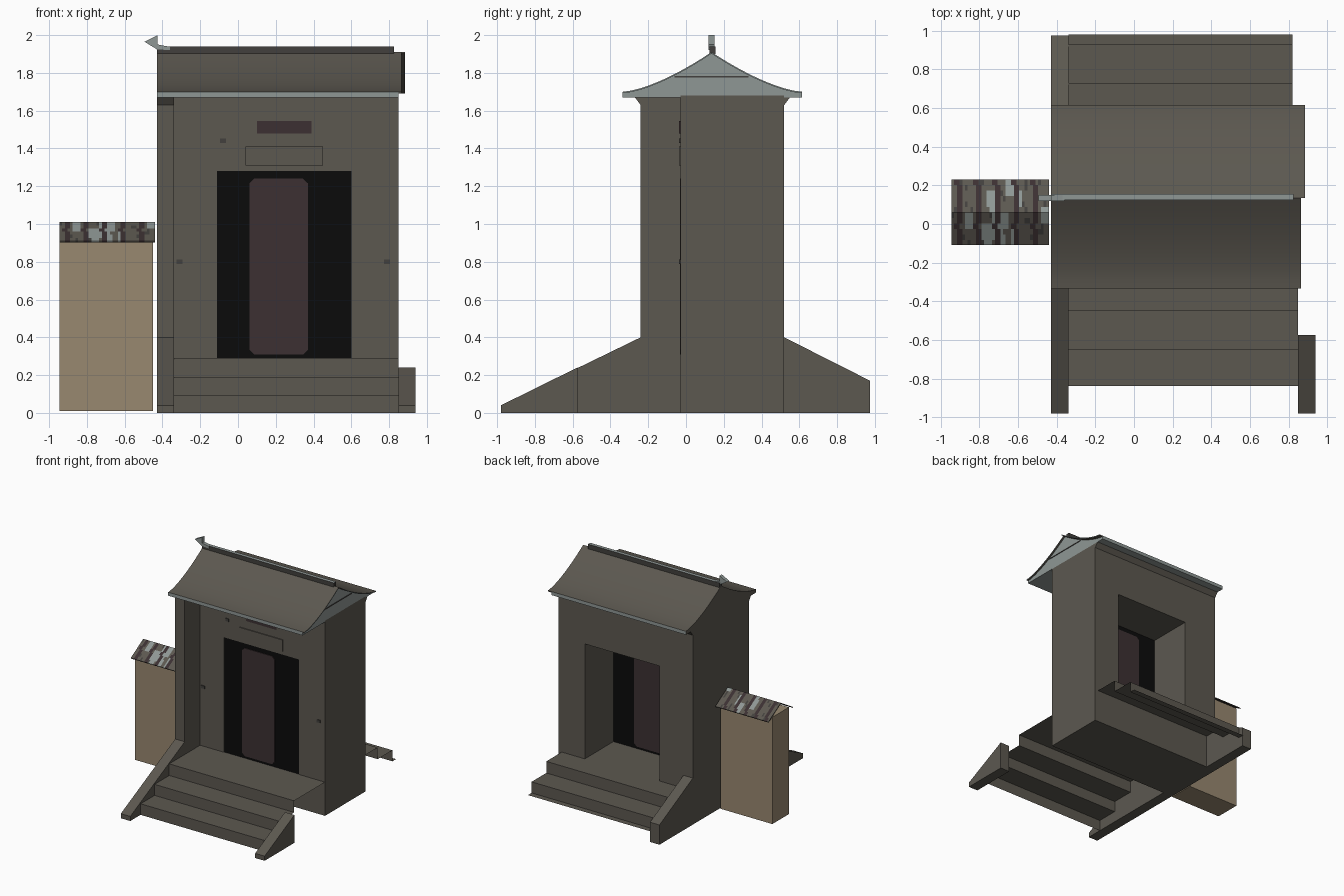
import bpy, bmesh, random

cube = bpy.data.objects.get("Cube")
if cube:
    bpy.data.objects.remove(cube)


def material(name, *srgb):
    rgb = [(c / 255 / 12.92) if c < 11 else ((c / 255 + 0.055) / 1.055) ** 2.4 for c in srgb]
    m = bpy.data.materials.new(name)
    m.use_nodes = True
    m.diffuse_color = (*rgb, 1)
    bsdf = next(n for n in m.node_tree.nodes if n.type == "BSDF_PRINCIPLED")
    bsdf.inputs["Base Color"].default_value = (*rgb, 1)
    return m


STONE = material("dark stone", 92, 88, 80)
GREY = material("pale grey trim", 143, 151, 149)
BEIGE = material("beige plaster", 152, 136, 112)
BROWN = material("dark brown", 60, 48, 50)
BLACK = material("black", 11, 11, 11)
CHARCOAL = material("charcoal tile", 66, 64, 61)


def finish(name, bm, mats, closed=True):
    if closed:
        bmesh.ops.recalc_face_normals(bm, faces=bm.faces)
    me = bpy.data.meshes.new(name)
    bm.to_mesh(me)
    bm.free()
    for m in mats:
        me.materials.append(m)
    ob = bpy.data.objects.new(name, me)
    bpy.context.collection.objects.link(ob)
    return ob


def prism(name, pts, axis, lo, hi, *mats, rule=None, closed=True):
    """Extrude a 2D profile along an axis; an open profile makes a sheet."""
    bm = bmesh.new()
    place = {"x": lambda a, b, t: (t, a, b), "y": lambda a, b, t: (a, t, b)}[axis]
    rows = [[bm.verts.new(place(a, b, t)) for a, b in pts] for t in (lo, hi)]
    n = len(pts)
    for i in range(n if closed else n - 1):
        j = (i + 1) % n
        bm.faces.new((rows[0][i], rows[0][j], rows[1][j], rows[1][i]))
    if closed:
        for r in rows:
            bm.faces.new(r)
        bmesh.ops.recalc_face_normals(bm, faces=bm.faces)
    if rule:
        for f in bm.faces:
            f.normal_update()
            f.material_index = rule(f)
    return finish(name, bm, mats, closed)


def box(name, x, y, z, *mats, rule=None):
    pts = [(x[0], z[0]), (x[1], z[0]), (x[1], z[1]), (x[0], z[1])]
    return prism(name, pts, "y", y[0], y[1], *mats, rule=rule)


def smooth(ob):
    bpy.ops.object.select_all(action="DESELECT")
    ob.select_set(True)
    bpy.context.view_layer.objects.active = ob
    bpy.ops.object.shade_smooth_by_angle()


# Gatehouse walls with a doorway running through
FRONT, BACK, TOP = -0.03, 0.52, 1.68
L, R = -0.11, 0.60
prism("gate_wall", [(-0.34, 0), (L, 0), (L, 1.28), (R, 1.28), (R, 0), (0.85, 0),
                    (0.85, TOP), (-0.34, TOP)], "y", FRONT, BACK, STONE)
box("door_sill", (L, R), (FRONT, BACK), (0, 0.29), STONE)
box("side_wall", (-0.43, -0.34), (-0.24, BACK), (0, TOP), STONE)

# Door with a rounded brown panel on each side
box("door", (L, R), (FRONT + 0.005, 0.13), (0.29, 1.28), BLACK)
for name, y, x1 in (("front_door_panel", FRONT - 0.001, 0.37), ("back_door_panel", 0.13, 0.40)):
    x0, z0, z1, c = 0.06, 0.31, 1.24, 0.025
    prism(name, [(x0 + c, z0), (x1 - c, z0), (x1, z0 + c), (x1, z1 - c), (x1 - c, z1),
                 (x0 + c, z1), (x0, z1 - c), (x0, z0 + c)], "y", y, y + 0.007, BROWN)

# Plaques and small wall studs on the front
box("upper_plaque", (0.10, 0.39), (FRONT - 0.006, FRONT), (1.48, 1.545), BROWN)
box("lintel_plaque", (0.04, 0.45), (FRONT - 0.008, FRONT), (1.31, 1.41), STONE)
for i, (x, z) in enumerate([(-0.31, 0.8), (0.79, 0.8), (-0.08, 1.44)]):
    box(f"wall_stud_{i}", (x - 0.016, x + 0.016), (FRONT - 0.006, FRONT), (z - 0.012, z + 0.012), CHARCOAL)

# Stairs as open stepped sheets
STEP = [0.095, 0.19, 0.29]
prism("front_stairs", [(-0.84, 0), (-0.84, STEP[0]), (-0.65, STEP[0]), (-0.65, STEP[1]),
                       (-0.45, STEP[1]), (-0.45, STEP[2]), (FRONT, STEP[2])],
      "x", -0.34, 0.85, STONE, closed=False)
prism("back_stairs", [(BACK, STEP[2]), (0.73, STEP[2]), (0.73, STEP[1]), (0.93, STEP[1]),
                      (0.93, STEP[0]), (0.98, STEP[0])],
      "x", -0.34, 0.82, STONE, closed=False)

# Sloped stair cheeks
for name, x, pts in (
        ("front_right_cheek", -0.43, [(-0.24, 0), (-0.24, 0.4), (-0.98, 0.04), (-0.98, 0)]),
        ("front_left_cheek", 0.85, [(-0.575, 0), (-0.575, 0.24), (-0.98, 0.04), (-0.98, 0)]),
        ("back_right_cheek", -0.43, [(BACK, 0), (BACK, 0.4), (0.975, 0.17), (0.975, 0)])):
    prism(name, pts, "x", x, x + 0.09, STONE)

# Curved gable roof: stone slopes, pale gable, eaves and soffit
RIDGE, EAVE_F, EAVE_B, N = 0.135, -0.335, 0.615, 10


def slope(eave):
    return [(eave + (RIDGE - eave) * i / N, 1.70 + 0.21 * (i / N) ** 1.5) for i in range(N + 1)]


front, back = slope(EAVE_F), slope(EAVE_B)
smooth(prism("roof", front + back[-2::-1] + [(EAVE_B, 1.67), (EAVE_F, 1.67)], "x", -0.43, 0.85,
             STONE, GREY, rule=lambda f: 0 if f.normal.z > 0.1 or f.normal.x < -0.5 else 1))
for name, curve, end in (("front_roof_overhang", front, 0.865), ("back_roof_overhang", back, 0.885)):
    under = [(y, z - 0.008) for y, z in reversed(curve)]
    smooth(prism(name, curve + under, "x", 0.845, end, STONE, GREY,
                 rule=lambda f: 1 if f.normal.x > 0.5 else 0))
box("gable_line", (0.85, 0.854), (-0.06, 0.33), (1.775, 1.783), CHARCOAL)
# Small coves where the walls meet the eaves
for name, y, d in (("front_cove", -0.24, -0.03), ("back_cove", BACK, 0.03)):
    x1 = -0.34 if d < 0 else 0.85
    prism(name, [(y, 1.63), (y + d, 1.67), (y, 1.67)], "x", -0.43, x1, STONE)

# Ridge beam and upturned finial
box("ridge_beam", (-0.43, 0.825), (0.125, 0.155), (1.90, 1.94), CHARCOAL, GREY,
    rule=lambda f: 1 if f.normal.z > 0.5 else 0)
prism("ridge_finial", [(-0.495, 1.965), (-0.425, 2.0), (-0.425, 1.95), (-0.36, 1.938),
                       (-0.36, 1.92), (-0.43, 1.925)], "y", 0.12, 0.15, GREY)

# Side garden wall
box("garden_wall", (-0.945, -0.45), (-0.05, 0.175), (0.01, 0.93), BEIGE)

# Tiled wall cap: a folded grid with weathered stripes
random.seed(4)
COLS, ROWS = 36, 12
bm = bmesh.new()
grid = []
for i in range(COLS + 1):
    x = -0.945 + 0.505 * i / COLS
    line = []
    for j in range(ROWS + 1):
        t = j / ROWS
        line.append(bm.verts.new((x, -0.11 + 0.34 * t, 1.01 - 0.1 * abs(2 * t - 1))))
    grid.append(line)
shift = [random.choice((0, 0, 1)) for _ in range(ROWS)]
patches = [(random.randrange(COLS), random.randrange(ROWS)) for _ in range(14)]
for i in range(COLS):
    for j in range(ROWS):
        f = bm.faces.new((grid[i][j], grid[i + 1][j], grid[i + 1][j + 1], grid[i][j + 1]))
        if (i + shift[j]) % 7 in (2, 3):
            f.material_index = 1
        elif any(abs(i - a) < 2 and abs(j - b) < 2 for a, b in patches):
            f.material_index = 2
        elif random.random() < 0.15:
            f.material_index = 3
cap = finish("garden_wall_cap", bm, (STONE, BROWN, GREY, CHARCOAL), closed=False)
thick = cap.modifiers.new("thickness", "SOLIDIFY")
thick.thickness = 0.008
